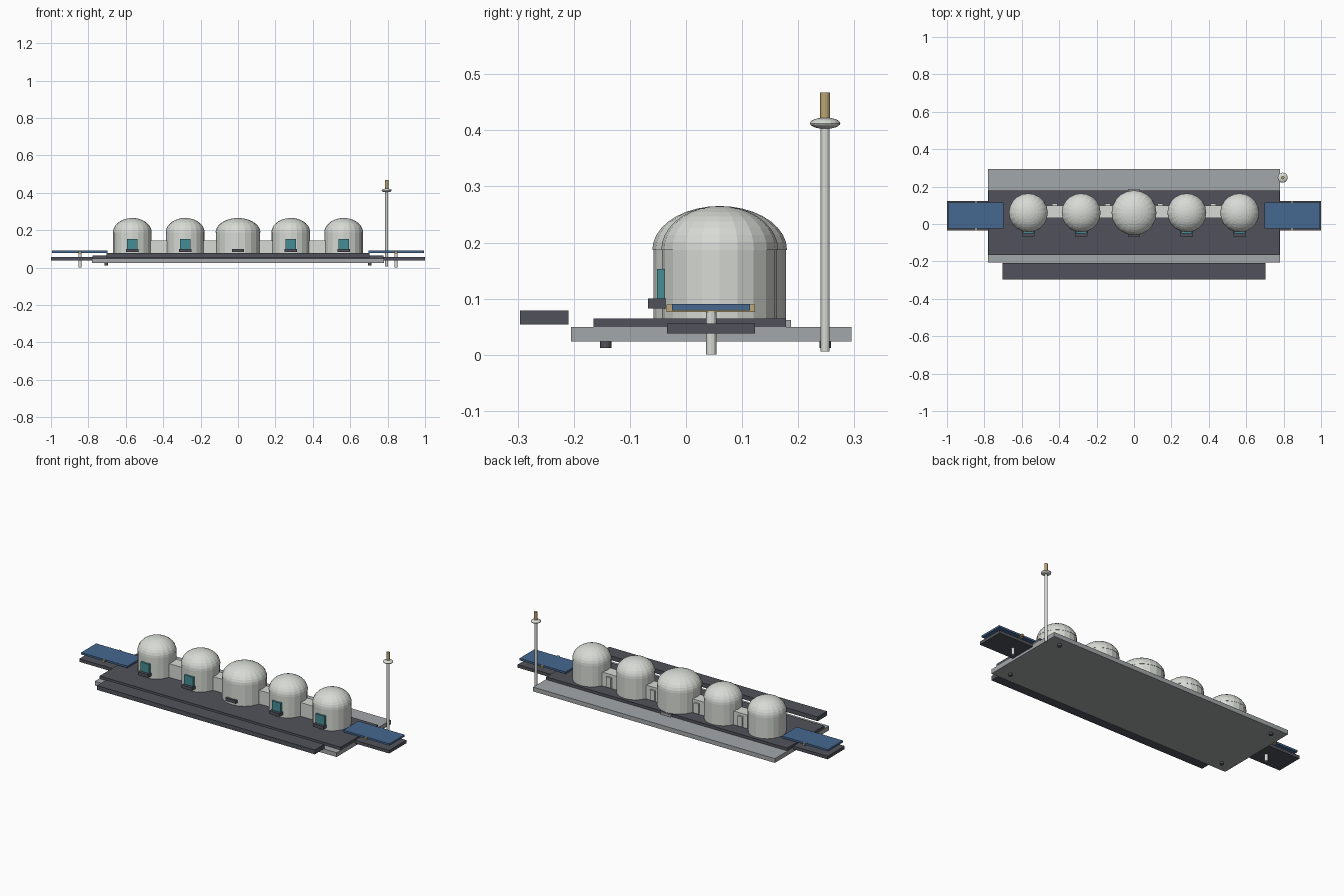
import bpy, bmesh
from math import cos, sin, pi

cube = bpy.data.objects.get("Cube")
if cube:
    bpy.data.objects.remove(cube, do_unlink=True)


def material(name, r, g, b):
    m = bpy.data.materials.new(name)
    m.use_nodes = True
    m.diffuse_color = (r, g, b, 1)
    m.node_tree.nodes["Principled BSDF"].inputs["Base Color"].default_value = (r, g, b, 1)
    return m


WHITE = material("shell white", 0.68, 0.70, 0.66)
GREY = material("plate grey", 0.37, 0.39, 0.40)
DARK = material("dark grey", 0.082, 0.086, 0.105)
BLUE = material("panel blue", 0.06, 0.14, 0.28)
TEAL = material("door teal", 0.06, 0.27, 0.30)
TAN = material("brass tan", 0.50, 0.38, 0.18)


def finish(name, bm, mat):
    bmesh.ops.recalc_face_normals(bm, faces=bm.faces)
    mesh = bpy.data.meshes.new(name)
    bm.to_mesh(mesh)
    bm.free()
    mesh.materials.append(mat)
    obj = bpy.data.objects.new(name, mesh)
    bpy.context.collection.objects.link(obj)
    return obj


def box(name, xs, ys, zs, mat):
    bm = bmesh.new()
    bmesh.ops.create_cube(bm, size=1)
    for v in bm.verts:
        v.co = [s[0] if c < 0 else s[1] for c, s in zip(v.co, (xs, ys, zs))]
    return finish(name, bm, mat)


def lathe(name, x, y, profile, mat, sides=20):
    """Turn a (radius, height) profile round a vertical axis and cap both ends."""
    bm = bmesh.new()
    rings = []
    for r, z in profile:
        rings.append([bm.verts.new((x + r * cos(2 * pi * i / sides),
                                    y + r * sin(2 * pi * i / sides), z))
                      for i in range(sides)])
    for a, b in zip(rings, rings[1:]):
        for i in range(sides):
            j = (i + 1) % sides
            bm.faces.new((a[i], a[j], b[j], b[i]))
    bm.faces.new(rings[0])
    bm.faces.new(rings[-1])
    return finish(name, bm, mat)


# Platform
box("base_plate", (-0.78, 0.78), (-0.205, 0.295), (0.024, 0.049), GREY)
box("deck", (-0.778, 0.778), (-0.165, 0.178), (0.049, 0.065), DARK)
box("front_beam", (-0.703, 0.703), (-0.296, -0.209), (0.054, 0.079), DARK)
box("back_step", (-0.033, 0.033), (0.17, 0.187), (0.049, 0.062), GREY)
for x in (-0.705, 0.705):
    for y in (-0.143, 0.248):
        lathe("foot", x, y, [(0.01, 0.012), (0.01, 0.025)], DARK, 12)

# Domed modules
WALL_TOP, DOME_TOP, ROW_Y, SPACING = 0.187, 0.265, 0.06, 0.2825
for n in range(-2, 3):
    x = n * SPACING
    r = 0.104 if n else 0.12
    lathe("module_wall", x, ROW_Y, [(r * 0.985, 0.06), (r * 0.985, WALL_TOP)], WHITE)
    arc = [(r * cos(t * pi / 18), WALL_TOP + (DOME_TOP - WALL_TOP) * sin(t * pi / 18))
           for t in range(9)]
    lathe("module_dome", x, ROW_Y, arc + [(0.002, DOME_TOP)], WHITE)
    box("door_step", (x - 0.033, x + 0.033), (-0.068, -0.035), (0.082, 0.1), DARK)
    if n:
        box("door", (x - 0.028, x + 0.028), (-0.052, -0.03), (0.1, 0.153), TEAL)

# Corridors between the modules
for n in range(-2, 2):
    x = (n + 0.5) * SPACING
    box("corridor", (x - 0.06, x + 0.06), (0.032, 0.1), (0.065, 0.145), WHITE)
    box("corridor_hatch", (x - 0.015, x + 0.015), (0.098, 0.11), (0.07, 0.13), WHITE)

# Side wings with solar panels
for s in (-1, 1):
    def span(a, b):
        return tuple(sorted((s * a, s * b)))
    box("wing_slab", span(0.7, 1.0), (-0.034, 0.123), (0.038, 0.056), DARK)
    box("solar_panel", span(0.697, 0.995), (-0.025, 0.114), (0.079, 0.09), BLUE)
    box("panel_bar", span(0.838, 0.852), (-0.035, 0.123), (0.076, 0.0895), TAN)
    lathe("panel_post", s * 0.845, 0.045, [(0.009, 0), (0.009, 0.077)], WHITE, 12)

# Antenna mast
MX, MY = 0.795, 0.248
lathe("mast", MX, MY, [(0.008, 0.006), (0.008, 0.41)], WHITE, 12)
disc = [(0.027 * cos(t * pi / 12), 0.4125 + 0.01 * sin(t * pi / 12)) for t in range(-5, 6)]
lathe("mast_disc", MX, MY, disc, WHITE, 16)
lathe("mast_tip", MX, MY, [(0.009, 0.42), (0.009, 0.467)], TAN, 12)
